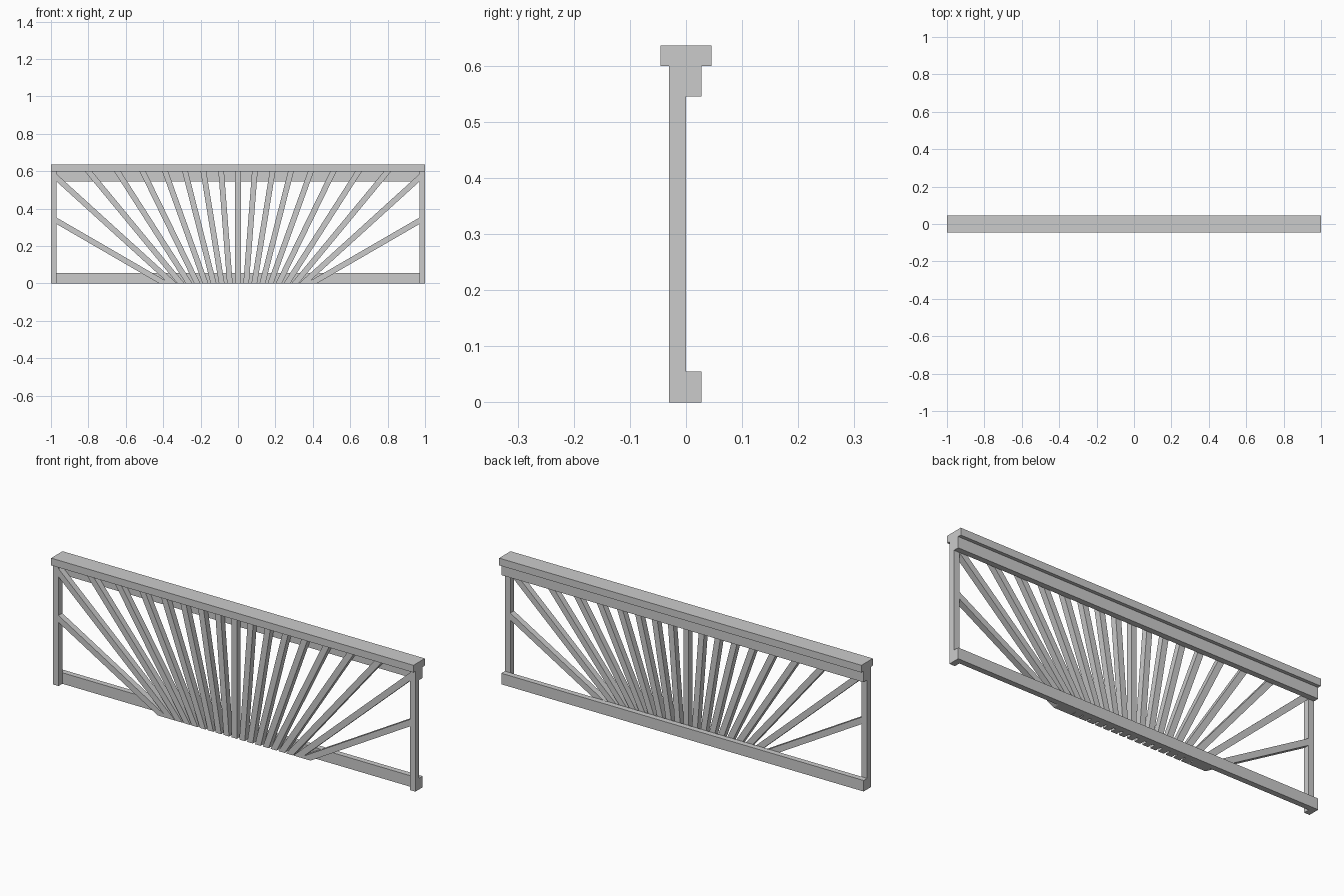
import bpy, bmesh, math

if "Cube" in bpy.data.objects:
    bpy.data.objects.remove(bpy.data.objects["Cube"])


def prism(name, outline, y0, y1):
    """Extrude an outline in the xz plane from y0 to y1."""
    bm = bmesh.new()
    face = bm.faces.new([bm.verts.new((x, y0, z)) for x, z in outline])
    ext = bmesh.ops.extrude_face_region(bm, geom=[face])
    for v in ext["geom"]:
        if isinstance(v, bmesh.types.BMVert):
            v.co.y = y1
    bmesh.ops.recalc_face_normals(bm, faces=bm.faces)
    mesh = bpy.data.meshes.new(name)
    bm.to_mesh(mesh)
    bm.free()
    obj = bpy.data.objects.new(name, mesh)
    bpy.context.collection.objects.link(obj)
    return obj


def box(name, x0, x1, y0, y1, z0, z1):
    return prism(name, [(x0, z0), (x1, z0), (x1, z1), (x0, z1)], y0, y1)


FRONT, BACK = -0.03, 0.028
TOP, INNER, W = 0.6, 0.97, 0.03

# Handrail cap and the two rails behind the slats
box("handrail", -1, 1, -0.045, 0.045, TOP, 0.636)
box("top_rail", -1, 1, 0, BACK, 0.545, TOP)
box("bottom_rail", -1, 1, 0, BACK, 0, 0.055)

# Centre slat
box("center_slat", -W / 2, W / 2, FRONT, 0, 0, TOP)

# Upper end of each fan slat, from the centre outwards
ends = [(0.09, TOP), (0.185, TOP), (0.283, TOP), (0.39, TOP), (0.51, TOP),
        (0.645, TOP), (0.80, TOP), (INNER, 0.565), (INNER, 0.335)]
STEP = 0.0435

for side, s in (("left", -1), ("right", 1)):
    # End post
    box(f"{side}_post", s * INNER, s, FRONT, 0, 0, TOP)
    # Fan slats, cut level at the floor and flush at the handrail or post
    for k, (xt, zt) in enumerate(ends, 1):
        xb = STEP * k
        angle = math.atan2(xt - xb, zt)
        hx = W / 2 / math.cos(angle)
        if zt == TOP:
            upper = [(xt + hx, zt), (xt - hx, zt)]
        else:
            hz = W / 2 / math.sin(angle)
            upper = [(xt, zt - hz), (xt, zt + hz)]
        outline = [(xb - hx, 0), (xb + hx, 0)] + upper
        prism(f"{side}_slat_{k}", [(s * x, z) for x, z in outline], FRONT, 0)
